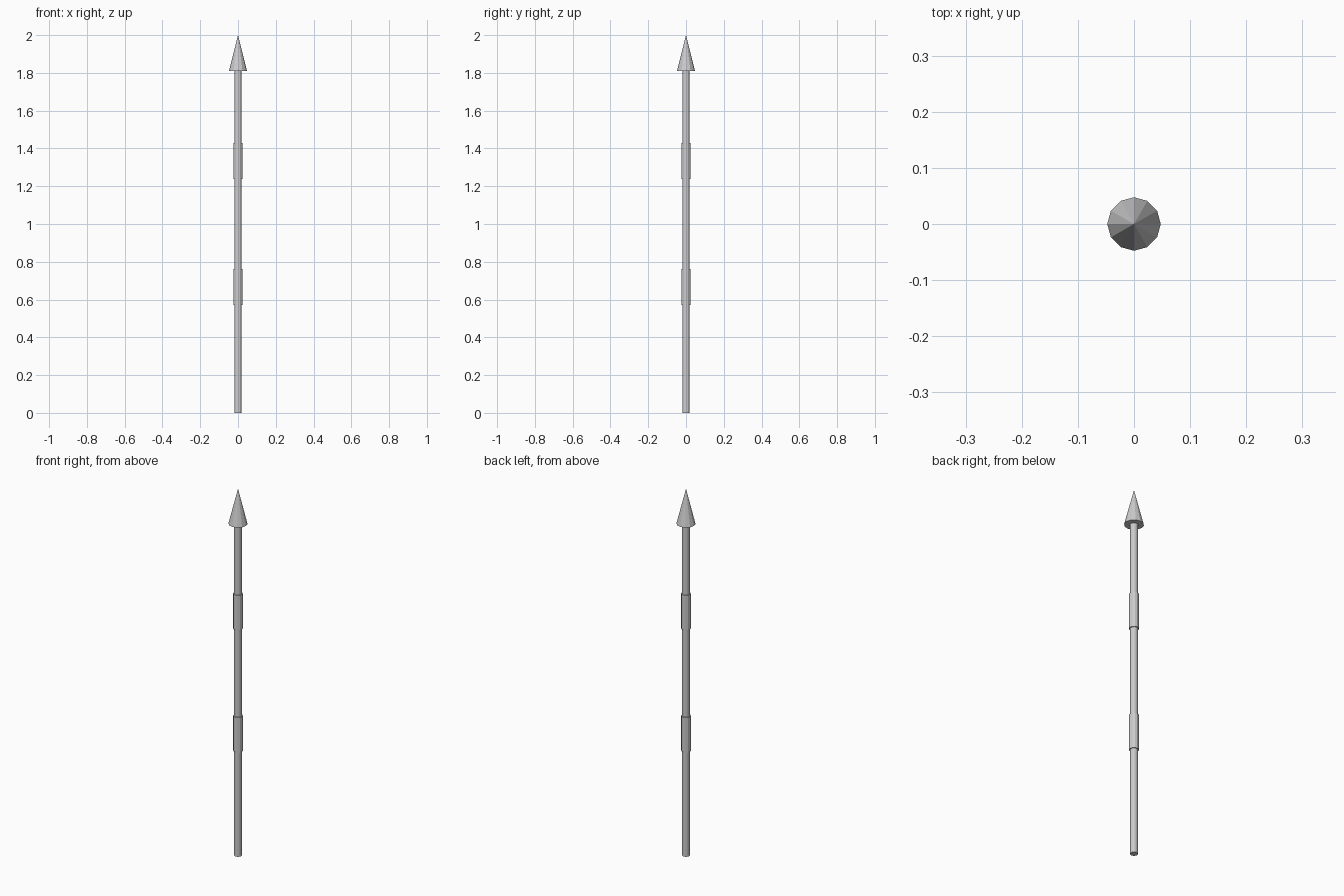
import bpy

if "Cube" in bpy.data.objects:
    bpy.data.objects.remove(bpy.data.objects["Cube"])

U = 2 / 21   # model unit: the spear is 21 units long
SIDES = 12


def round_part(name, z0, z1, r_bottom, r_top):
    """Upright flat-faced cylinder or cone between two heights."""
    bpy.ops.mesh.primitive_cone_add(
        vertices=SIDES, radius1=r_bottom * U, radius2=r_top * U,
        depth=(z1 - z0) * U, location=(0, 0, (z0 + z1) / 2 * U))
    bpy.context.object.name = name


# Long shaft
round_part("shaft", 0, 19, 0.2, 0.2)

# Two hand grips wrapped around the shaft
for name, z in (("lower_grip", 6), ("upper_grip", 13)):
    round_part(name, z, z + 2, 0.25, 0.25)

# Pointed head
round_part("spear_head", 19, 21, 0.5, 0)
